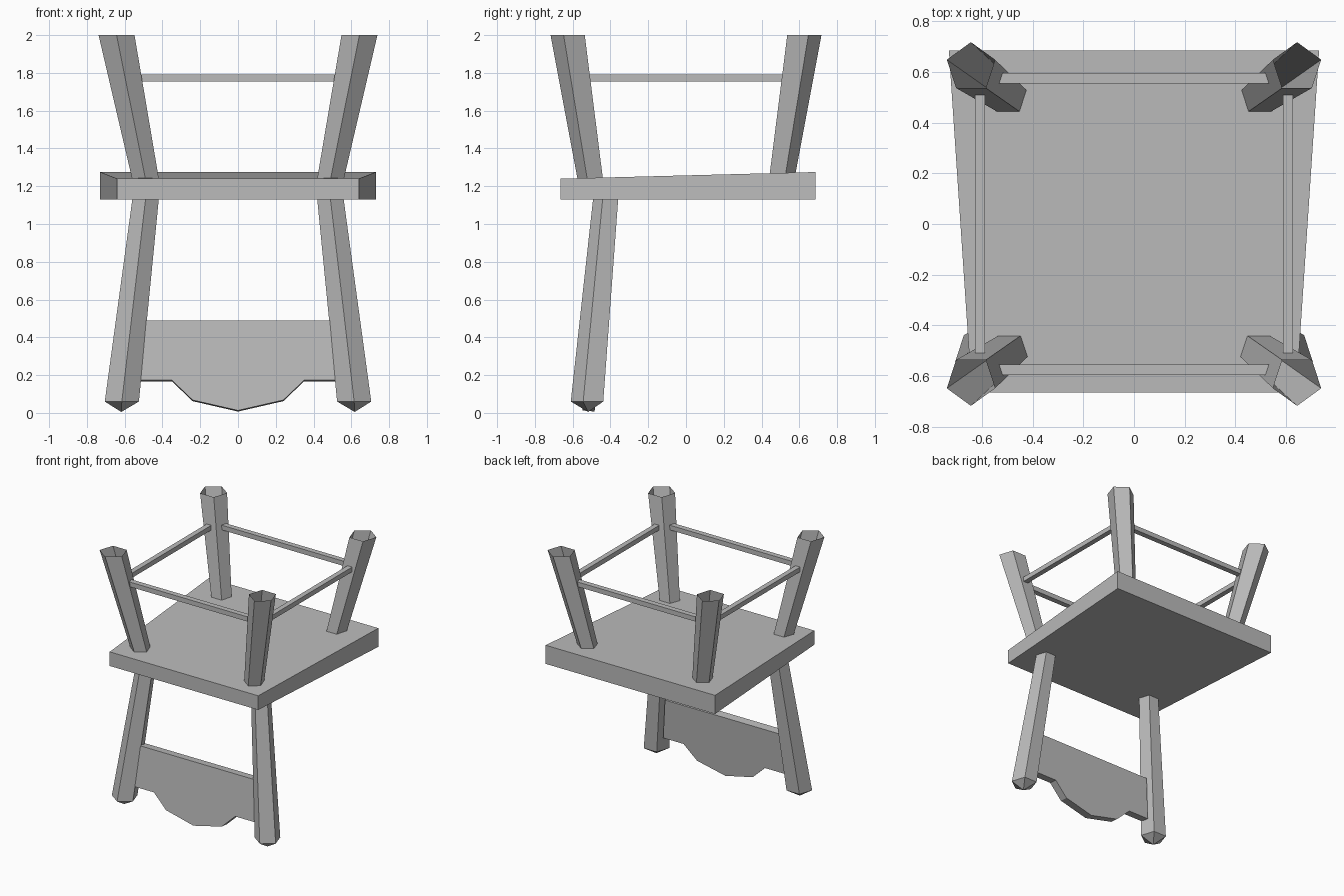
import bpy, bmesh, math
from mathutils import Vector, Matrix

if "Cube" in bpy.data.objects:
    bpy.data.objects.remove(bpy.data.objects["Cube"], do_unlink=True)

grey = bpy.data.materials.new("plain grey")
grey.use_nodes = True
tone = (0.5, 0.5, 0.5, 1)
grey.diffuse_color = tone
grey.node_tree.nodes["Principled BSDF"].inputs["Base Color"].default_value = tone


def finish(name, bm):
    bmesh.ops.recalc_face_normals(bm, faces=bm.faces)
    mesh = bpy.data.meshes.new(name)
    bm.to_mesh(mesh)
    bm.free()
    mesh.materials.append(grey)
    obj = bpy.data.objects.new(name, mesh)
    bpy.context.collection.objects.link(obj)
    return obj


def leg(name, start, start_r, end, end_r, side, facing, tip=None):
    """Five-sided tapered tube, one corner pointing along y; optional pointed foot."""
    bm = bmesh.new()
    rings = []
    for (x, y, z), r in ((start, start_r), (end, end_r)):
        ring = []
        for i in range(5):
            a = math.tau * i / 5
            ring.append(bm.verts.new((side * x + r * math.sin(a),
                                      facing * (y + r * math.cos(a)), z)))
        rings.append(ring)
    low, high = rings
    for i in range(5):
        j = (i + 1) % 5
        bm.faces.new((low[i], low[j], high[j], high[i]))
    if tip:
        point = bm.verts.new((side * tip[0], facing * tip[1], tip[2]))
        for i in range(5):
            bm.faces.new((high[i], high[(i + 1) % 5], point))
    return finish(name, bm)


def bar(name, size, centre):
    bm = bmesh.new()
    bmesh.ops.create_cube(bm, size=1, matrix=Matrix.Translation(centre) @ Matrix.Diagonal((*size, 1)))
    return finish(name, bm)


def extrude_profile(name, points, direction):
    bm = bmesh.new()
    face = bm.faces.new([bm.verts.new(p) for p in points])
    new = bmesh.ops.extrude_face_region(bm, geom=[face])["geom"]
    bmesh.ops.translate(bm, vec=direction, verts=[v for v in new if isinstance(v, bmesh.types.BMVert)])
    return finish(name, bm)


# Seat: wedge slab, wider and thicker at the back
seat = extrude_profile("seat", [(-0.64, -0.665, 1.13), (0.64, -0.665, 1.13),
                                (0.73, 0.685, 1.13), (-0.73, 0.685, 1.13)], (0, 0, 0.11))
for v in seat.data.vertices:
    if v.co.z > 1.2 and v.co.y > 0:
        v.co.z = 1.275

# Four open legs above the seat, two back posts below it
for side, s_name in ((1, "left"), (-1, "right")):
    for facing, f_name in ((-1, "front"), (1, "back")):
        leg(f"{f_name}_{s_name}_leg", (0.482, 0.494, 1.2), 0.073,
            (0.643, 0.617, 2.0), 0.1, side, facing)
    leg(f"{s_name}_back_post", (0.486, 0.416, 1.16), 0.073,
        (0.615, 0.515, 0.06), 0.095, side, -1, tip=(0.618, 0.518, 0.005))
    bar(f"{s_name}_rung", (0.04, 1.06, 0.037), (side * 0.607, 0, 1.772))

for facing, name in ((-1, "front_rung"), (1, "back_rung")):
    bar(name, (1.08, 0.042, 0.037), (0, facing * 0.575, 1.772))

# Backrest panel with a shaped lower edge, leaning with the posts
half = [(0.49, 0.485), (0.525, 0.17), (0.35, 0.17), (0.24, 0.065)]
outline = half + [(0, 0.01)] + [(-x, z) for x, z in reversed(half)]
lean = 0.09
across = Vector((0, 1, -lean)).normalized() * 0.065
extrude_profile("backrest_panel",
                [Vector((x, -0.517 + lean * z, z)) - across / 2 for x, z in outline], across)
